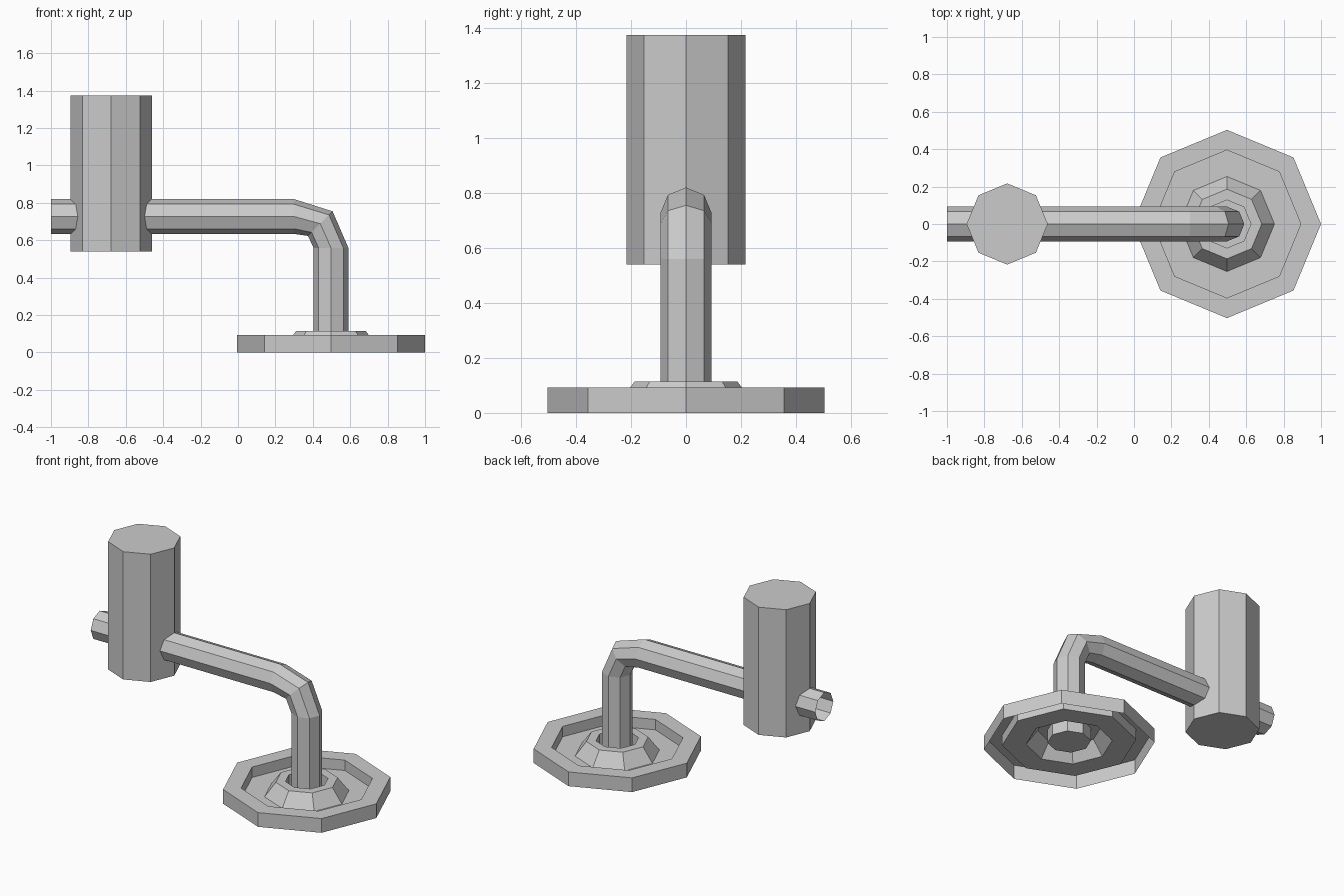
import bpy, bmesh
from math import cos, sin, pi

if "Cube" in bpy.data.objects:
    bpy.data.objects.remove(bpy.data.objects["Cube"])

SIDES = 8
AXIS_X = 0.497      # stem and base centre
PIPE_R = 0.093


def skin(name, rings, cap_start=False, cap_end=False):
    """Join consecutive eight-sided rings of points with flat quads."""
    bm = bmesh.new()
    loops = [[bm.verts.new(p) for p in ring] for ring in rings]
    for a, b in zip(loops, loops[1:]):
        for i in range(SIDES):
            j = (i + 1) % SIDES
            bm.faces.new((a[i], a[j], b[j], b[i]))
    if cap_start:
        bm.faces.new(loops[0][::-1])
    if cap_end:
        bm.faces.new(loops[-1])
    bm.normal_update()
    me = bpy.data.meshes.new(name)
    bm.to_mesh(me)
    bm.free()
    ob = bpy.data.objects.new(name, me)
    bpy.context.collection.objects.link(ob)
    return ob


def ring(cx, cz, r, tilt=0.0):
    """Octagon around (cx, 0, cz); tilt 0 lies flat, pi/2 faces -x."""
    pts = []
    for i in range(SIDES):
        a = 2 * pi * i / SIDES
        u = r * cos(a)
        pts.append((cx + u * cos(tilt), r * sin(a), cz + u * sin(tilt)))
    return pts


# Base flange: thin pressed shell, open underneath, with groove and raised collar
profile = [(0.503, 0.0), (0.503, 0.093), (0.395, 0.093), (0.395, 0.025),
           (0.254, 0.025), (0.186, 0.115), (0.128, 0.115), (0.128, 0.03)]
skin("base_flange", [ring(AXIS_X, z, r) for r, z in profile], cap_end=True)

# Bent pipe: upright stem, two-segment elbow, horizontal arm with open end
path = [(AXIS_X, 0.03, 0), (AXIS_X, 0.56, 0), (0.44, 0.689, pi / 4),
        (0.30, 0.727, pi / 2), (-1.0, 0.727, pi / 2)]
skin("bent_pipe", [ring(x, z, PIPE_R, t) for x, z, t in path])

# Upright drum that the arm passes through
skin("drum", [ring(-0.678, 0.54, 0.217), ring(-0.678, 1.375, 0.217)],
     cap_start=True, cap_end=True)
